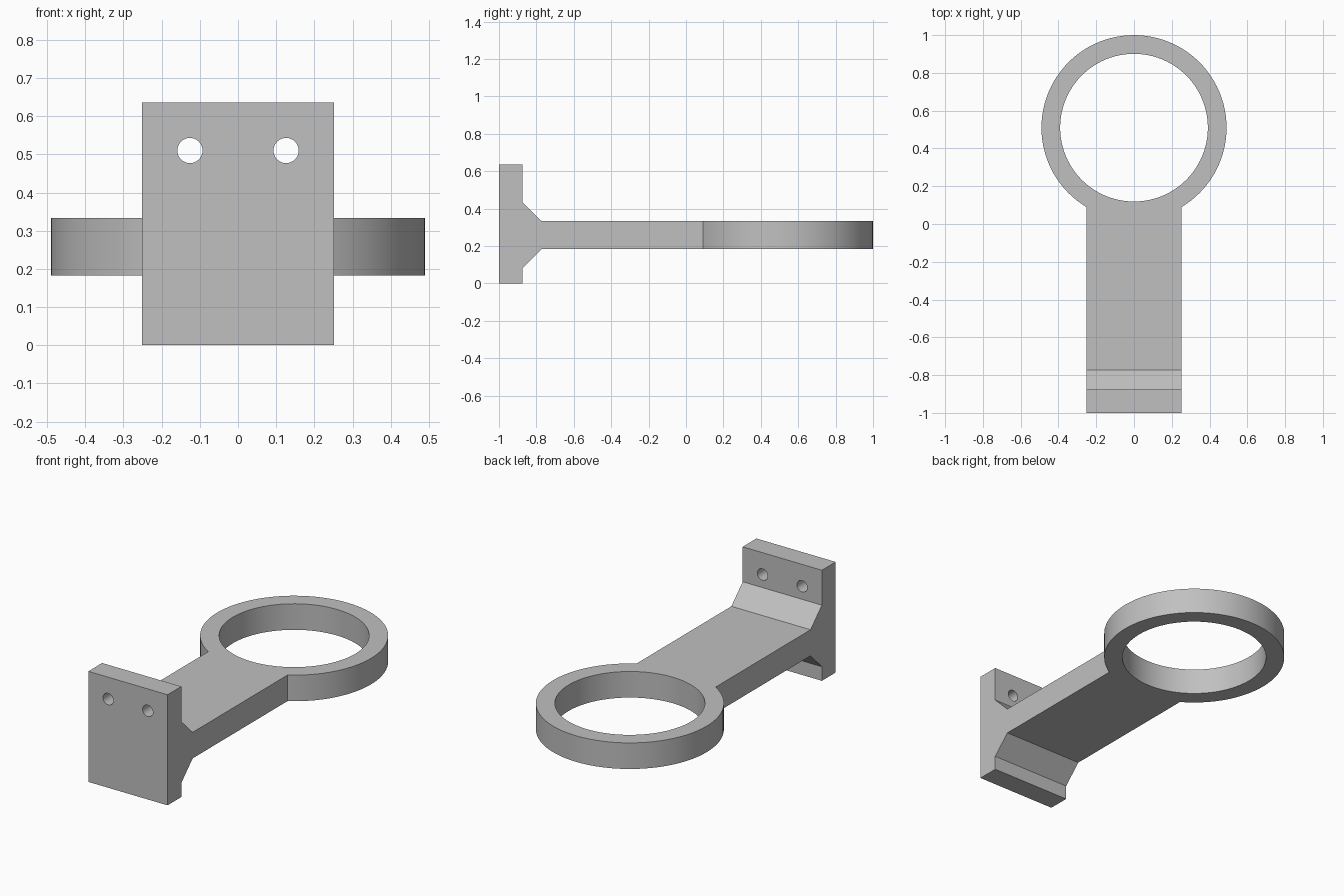
import bpy, bmesh, math
from mathutils import Matrix

default = bpy.data.objects.get("Cube")
if default:
    bpy.data.objects.remove(default, do_unlink=True)

HALF_WIDTH = 0.252
ARM_LOW, ARM_HIGH = 0.183, 0.333
PLATE_TOP = 0.636
PLATE_BACK, GUSSET_END = -0.875, -0.772
GUSSET = 0.102
RING_Y = 0.51

# Plain grey plastic
grey = bpy.data.materials.new("light grey")
grey.use_nodes = True
grey.diffuse_color = (0.53, 0.53, 0.53, 1)
grey.node_tree.nodes["Principled BSDF"].inputs["Base Color"].default_value = (0.53, 0.53, 0.53, 1)


def add_object(name, bm):
    bmesh.ops.recalc_face_normals(bm, faces=bm.faces)
    mesh = bpy.data.meshes.new(name)
    bm.to_mesh(mesh)
    bm.free()
    mesh.materials.append(grey)
    obj = bpy.data.objects.new(name, mesh)
    bpy.context.collection.objects.link(obj)
    return obj


def cylinder(name, radius, depth, centre, segments, along_y=False):
    bm = bmesh.new()
    turn = Matrix.Rotation(math.pi / 2, 4, 'X') if along_y else Matrix()
    bmesh.ops.create_cone(bm, cap_ends=True, segments=segments, radius1=radius,
                          radius2=radius, depth=depth,
                          matrix=Matrix.Translation(centre) @ turn)
    return add_object(name, bm)


def combine(target, other, operation):
    mod = target.modifiers.new(operation.lower(), 'BOOLEAN')
    mod.object = other
    mod.operation = operation
    mod.solver = 'EXACT'
    bpy.context.view_layer.objects.active = target
    bpy.ops.object.modifier_apply(modifier=mod.name)
    bpy.data.objects.remove(other, do_unlink=True)


# Wall plate, gussets and arm as one side profile (y, z), extruded across x
profile = [
    (-1, 0), (PLATE_BACK, 0), (PLATE_BACK, ARM_LOW - GUSSET), (GUSSET_END, ARM_LOW),
    (0.3, ARM_LOW), (0.3, ARM_HIGH),
    (GUSSET_END, ARM_HIGH), (PLATE_BACK, ARM_HIGH + GUSSET),
    (PLATE_BACK, PLATE_TOP), (-1, PLATE_TOP),
]
bm = bmesh.new()
side = bm.faces.new([bm.verts.new((-HALF_WIDTH, y, z)) for y, z in profile])
extruded = bmesh.ops.extrude_face_region(bm, geom=[side])["geom"]
bmesh.ops.translate(bm, vec=(2 * HALF_WIDTH, 0, 0),
                    verts=[v for v in extruded if isinstance(v, bmesh.types.BMVert)])
bracket = add_object("ring_bracket", bm)

# Ring: outer disc joined to the arm, then bored through
mid = (ARM_LOW + ARM_HIGH) / 2
disc = cylinder("ring_disc", 0.49, ARM_HIGH - ARM_LOW, (0, RING_Y, mid), 96)
combine(bracket, disc, 'UNION')
combine(bracket, cylinder("ring_bore", 0.391, 1, (0, RING_Y, mid), 96), 'DIFFERENCE')

# Pair of screw holes through the upper plate
for x in (-0.126, 0.126):
    hole = cylinder("screw_hole", 0.033, 0.4, (x, -0.94, 0.51), 32, along_y=True)
    combine(bracket, hole, 'DIFFERENCE')

# Smooth curved walls, crisp edges
bpy.ops.object.select_all(action='DESELECT')
bracket.select_set(True)
bpy.context.view_layer.objects.active = bracket
bpy.ops.object.shade_smooth_by_angle(angle=math.radians(30))
